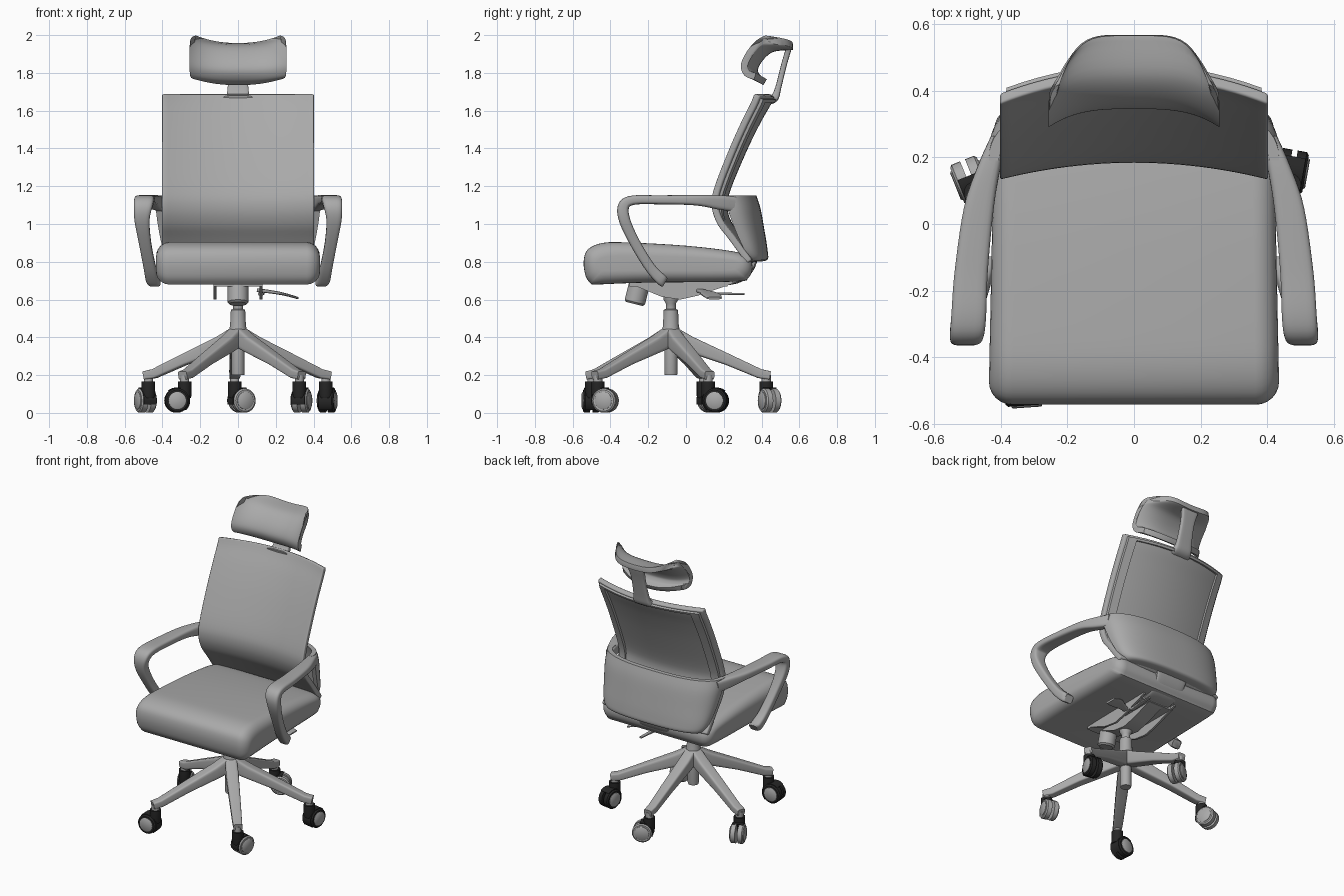
import bpy, bmesh, math
from mathutils import Vector, Matrix

if "Cube" in bpy.data.objects:
    bpy.data.objects.remove(bpy.data.objects["Cube"])


def material(name, v):
    m = bpy.data.materials.new(name)
    m.diffuse_color = (v, v, v, 1)
    m.use_nodes = True
    m.node_tree.nodes["Principled BSDF"].inputs["Base Color"].default_value = m.diffuse_color
    return m


GREY = material("grey", 0.4)
BLACK = material("black", 0.02)


def smooth(pts, n=5):
    """Catmull-Rom interpolation of tuples of any length."""
    out = []
    for i in range(len(pts) - 1):
        p = [pts[max(0, min(len(pts) - 1, i + k))] for k in (-1, 0, 1, 2)]
        for j in range(n):
            t = j / n
            out.append(tuple(0.5 * (2 * b + (c - a) * t + (2 * a - 5 * b + 4 * c - d) * t * t
                             + (3 * b - a - 3 * c + d) * t ** 3) for a, b, c, d in zip(*p)))
    return out + [tuple(pts[-1])]


def loft(name, rings, mat=GREY, closed=False, M=Matrix(), bevel=0):
    """Skin a list of equal-sized closed rings."""
    bm = bmesh.new()
    vs = [[bm.verts.new(M @ Vector(p)) for p in r] for r in rings]
    n = len(vs[0])
    for i in range(len(vs) if closed else len(vs) - 1):
        a, b = vs[i], vs[(i + 1) % len(vs)]
        for j in range(n):
            bm.faces.new((a[j], a[(j + 1) % n], b[(j + 1) % n], b[j]))
    if not closed:
        bm.faces.new(vs[0])
        bm.faces.new(vs[-1])
    bmesh.ops.recalc_face_normals(bm, faces=bm.faces)
    me = bpy.data.meshes.new(name)
    bm.to_mesh(me)
    bm.free()
    me.materials.append(mat)
    ob = bpy.data.objects.new(name, me)
    bpy.context.collection.objects.link(ob)
    if bevel:
        mod = ob.modifiers.new("bevel", 'BEVEL')
        mod.width, mod.segments = bevel, 3
        mod.limit_method, mod.angle_limit = 'ANGLE', math.radians(50)
    return ob


def lathe(name, prof, mat=GREY, M=Matrix(), n=28):
    """Turn (radius, height) pairs around z."""
    loft(name, [[(r * math.cos(k * math.tau / n), r * math.sin(k * math.tau / n), h)
                 for k in range(n)] for r, h in prof], mat, M=M)


def sweep(name, pts, side, power=0.5, mat=GREY, n=20):
    """Sweep a rounded section along (x, y, z, width, height) points."""
    side, rings = Vector(side).normalized(), []
    for i, p in enumerate(pts):
        t = Vector(pts[min(i + 1, len(pts) - 1)][:3]) - Vector(pts[max(i - 1, 0)][:3])
        nor = t.cross(side).normalized()
        ring = []
        for k in range(n):
            c, s = math.cos((k + .5) * math.tau / n), math.sin((k + .5) * math.tau / n)
            ring.append(Vector(p[:3]) + side * math.copysign(abs(c) ** power, c) * p[3] / 2
                        + nor * math.copysign(abs(s) ** power, s) * p[4] / 2)
        rings.append(ring)
    return loft(name, rings, mat)


def slab(prof, t):
    """Thicken an open (y, z) profile towards the back."""
    back = []
    for i, p in enumerate(prof):
        a, b = prof[max(i - 1, 0)], prof[min(i + 1, len(prof) - 1)]
        d = math.hypot(b[0] - a[0], b[1] - a[1])
        back.append((p[0] + t * (b[1] - a[1]) / d, p[1] - t * (b[0] - a[0]) / d))
    return list(prof) + back[::-1]


def lerp(a, b, t):
    return tuple(p + (q - p) * t for p, q in zip(a, b))


# Seat cushion: side profile, rounded off towards both flanks
seat = smooth([(-.50, .68), (-.53, .72), (-.542, .80), (-.52, .865), (-.44, .90), (-.3, .902),
               (0, .885), (.25, .855), (.33, .825), (.352, .77), (.33, .715), (.26, .695),
               (-.2, .69), (-.46, .68)], 4)
rings, r = [], .07
steps = [(-1, 90 - 15 * k) for k in range(7)] + [(1, 15 * k) for k in range(7)]
for sgn, deg in steps:
    a = math.radians(deg)
    x, e = .435 - r + r * math.sin(a), r * (1 - math.cos(a))
    rings.append([(sgn * x * (1 - .04 * (y + .54)), -.1 + (y + .1) * (1 - e / .45),
                   .79 + (z - .79) * (1 - e / .11)) for y, z in seat])
loft("seat_cushion", rings)

# Backrest: concave panel with a raised frame on the rear
back = smooth([(.32, .79), (.225, .92), (.165, 1.0), (.135, 1.09), (.147, 1.19), (.228, 1.4),
               (.295, 1.55), (.34, 1.64), (.36, 1.69)], 4)


def sag(u, v):
    return (.03 + .05 * v) * (1 - u * u)


def back_ring(u):
    m = len(back) - 1
    prof = [(y + sag(u, i / m), z) for i, (y, z) in enumerate(back)]
    return [(u * .402, y, z) for y, z in slab(prof, .035)]


loft("backrest_panel", [back_ring(-1 + k / 12) for k in range(25)], bevel=.014)


def back_point(u, v, d):
    f = v * (len(back) - 1)
    i = min(int(f), len(back) - 2)
    y, z = lerp(back[i], back[i + 1], f - i)
    return (u * .402, y + sag(u, v) + d, z - d * .4)


corners = [(-1, -1), (1, -1), (1, 1), (-1, 1)]
path = [lerp(corners[i], corners[(i + 1) % 4], k / 16) for i in range(4) for k in range(16)]
loft("backrest_frame", [[back_point(u * a, .5 + v * b, d) for a, b, d in
     ((.96, .46, .02), (.95, .455, .046), (.82, .42, .046), (.81, .41, .02))]
     for u, v in path], closed=True)

# Lumbar shell wrapping round the back: (half width, side y, centre y, z)
rows = smooth([(.435, .19, .372, 1.152), (.435, .22, .395, 1.08), (.42, .26, .415, .97),
               (.395, .31, .432, .86), (.36, .335, .43, .81), (.32, .32, .37, .80)], 4)
rings = []
for k in range(33):
    a = math.radians(-90 + 180 * k / 32)
    s, c = math.sin(a), max(math.cos(a), 0)
    px, py = math.copysign(abs(s) ** .8, s), c ** .8
    outer = [(w * px, yf + (yc - yf) * py, z) for w, yf, yc, z in rows]
    inner = [((w - .03) * px, yf + (yc - .03 - yf) * py, max(z, .825)) for w, yf, yc, z in rows]
    rings.append(outer + inner[::-1])
loft("lumbar_shell", rings)

# Armrest loops
arm = smooth([(.405, .26, 1.105, .05, .08), (.435, .17, 1.115, .07, .075),
              (.465, .05, 1.126, .09, .055), (.488, -.14, 1.128, .10, .048),
              (.496, -.28, 1.126, .105, .05), (.502, -.33, 1.095, .10, .06),
              (.508, -.325, 1.02, .08, .06), (.492, -.27, .90, .065, .055),
              (.467, -.19, .77, .065, .055), (.452, -.13, .705, .07, .06),
              (.44, -.11, .69, .06, .05)], 5)
for s, nm in ((1, "right"), (-1, "left")):
    sweep(nm + "_armrest", [(s * p[0],) + p[1:] for p in arm], (1, 0, 0))

# Headrest: C-shaped cushion blended from centre profile to end profile
mid = smooth([(.41, 1.735), (.365, 1.765), (.345, 1.82), (.38, 1.89), (.45, 1.945), (.565, 1.958)], 5)
end = smooth([(.36, 1.765), (.31, 1.785), (.29, 1.84), (.32, 1.91), (.37, 1.97), (.42, 1.998)], 5)
rings = []
for k in range(33):
    u = math.sin(math.radians(-90 + 180 * k / 32))
    prof = []
    for j, (a, b) in enumerate(zip(mid, end)):
        v = j / (len(mid) - 1)
        prof.append((a[0] + (b[0] - a[0]) * abs(u) ** (2.2 + 2.5 * v),
                     a[1] + (b[1] - a[1]) * abs(u) ** 2.2))
    m = len(prof) - 1
    ring = slab(prof, .036)
    rings.append([(.256 * u * (1 - .13 * abs(2 * min(j, 2 * m + 1 - j) / m - 1) ** 5), y, z)
                  for j, (y, z) in enumerate(ring)])
loft("headrest_cushion", rings, bevel=.012)

# Headrest stem and its foot on the backrest
sweep("headrest_stem", smooth([(0, .43, 1.655, .16, .05), (0, .468, 1.668, .13, .045),
      (0, .488, 1.72, .11, .032), (0, .518, 1.84, .10, .03), (0, .54, 1.915, .12, .03),
      (0, .55, 1.948, .15, .025)], 4), (1, 0, 0), .4)

# Tilt mechanism: narrow body with two thin side fins under a mounting plate
tilt = [(-.30, .70), (-.30, .685), (-.13, .615), (-.03, .60), (.06, .62), (.25, .685), (.25, .70)]
for nm, x0, x1 in (("body", -.055, .055), ("left_fin", -.13, -.115), ("right_fin", .115, .13)):
    loft("tilt_" + nm, [[(x, y, z) for y, z in tilt] for x in (x0, x1)])
loft("seat_mounting_plate", [[(x, y, z) for y, z in ((-.3, .67), (.22, .67), (.22, .70), (-.3, .70))]
                             for x in (-.13, .13)])
# Back bracket, tension knob and lever
sweep("back_bracket", smooth([(0, .12, .685, .2, .03), (0, .27, .70, .2, .03),
      (0, .34, .755, .22, .03), (0, .37, .83, .24, .03)], 4), (1, 0, 0), .4)
lathe("tension_knob", [(.045, -.055), (.055, -.045), (.055, .05)],
      M=Matrix.Translation((0, -.26, .63)) @ Matrix.Rotation(math.radians(-14), 4, 'X'))
sweep("height_lever", smooth([(.10, .06, .65, .03, .02), (.18, .10, .64, .06, .018),
      (.25, .13, .627, .10, .015), (.32, .15, .607, .08, .012)], 4), (0, 1, 0))
sweep("lever_rod", [(.12, .12, .63, .03, .016), (.13, .31, .63, .02, .01)], (1, 0, 0))

# Gas column and hub
CY = -.08
lathe("gas_column", [(.033, .20), (.035, .21), (.035, .34), (.055, .36), (.058, .40), (.042, .46),
                     (.038, .545), (.027, .55), (.027, .58), (.04, .60), (.04, .66)],
      M=Matrix.Translation((0, CY, 0)))

# Five spokes with casters: spoke angle, caster trailing direction, tyre colour
for i, (ang, trail, tyre) in enumerate([(23, 80, BLACK), (92, 25, GREY), (160, 112, GREY),
                                        (236, 184, BLACK), (310, 75, GREY)], 1):
    a = math.radians(ang)
    c, s = math.cos(a), math.sin(a)
    sweep("spoke_%d" % i, [(c * q, CY + s * q, z, w, h) for q, z, w, h in
          ((.02, .40, .075, .10), (.10, .363, .08, .085), (.30, .283, .07, .06),
           (.47, .208, .06, .05), (.525, .198, .055, .045))], (-s, c, 0), .35)
    T = (Matrix.Translation((c * .505, CY + s * .505, 0))
         @ Matrix.Rotation(math.radians(trail - 90), 4, 'Z'))
    lathe("caster_pin_%d" % i, [(.024, .155), (.024, .2)], M=T)
    lathe("caster_neck_%d" % i, [(.033, .08), (.036, .09), (.036, .165)], BLACK, T)
    W = T @ Matrix.Translation((0, .042, .065))
    first, last = (50, 230) if tyre == BLACK else (78, 206)
    hood = [(.069 * math.cos(math.radians(d)), .069 * math.sin(math.radians(d)))
            for d in range(first, last, 8)]
    loft("caster_hood_%d" % i, [[(x, y, z) for y, z in hood] for x in (-.036, .036)], BLACK, M=W)
    for side in (90, -90):
        R = W @ Matrix.Rotation(math.radians(side), 4, 'Y')
        lathe("caster_wheel_%d" % i, [(.064, .008), (.064, .036), (.056, .043)], tyre, R)
        lathe("caster_hubcap_%d" % i, [(.046, .03), (.046, .046), (.042, .049)], GREY, R)

# Apply bevels and shade smooth, keeping real edges crisp
bpy.ops.object.select_all(action='SELECT')
bpy.context.view_layer.objects.active = bpy.context.selected_objects[0]
bpy.ops.object.convert(target='MESH')
bpy.ops.object.shade_smooth_by_angle(angle=math.radians(40))
